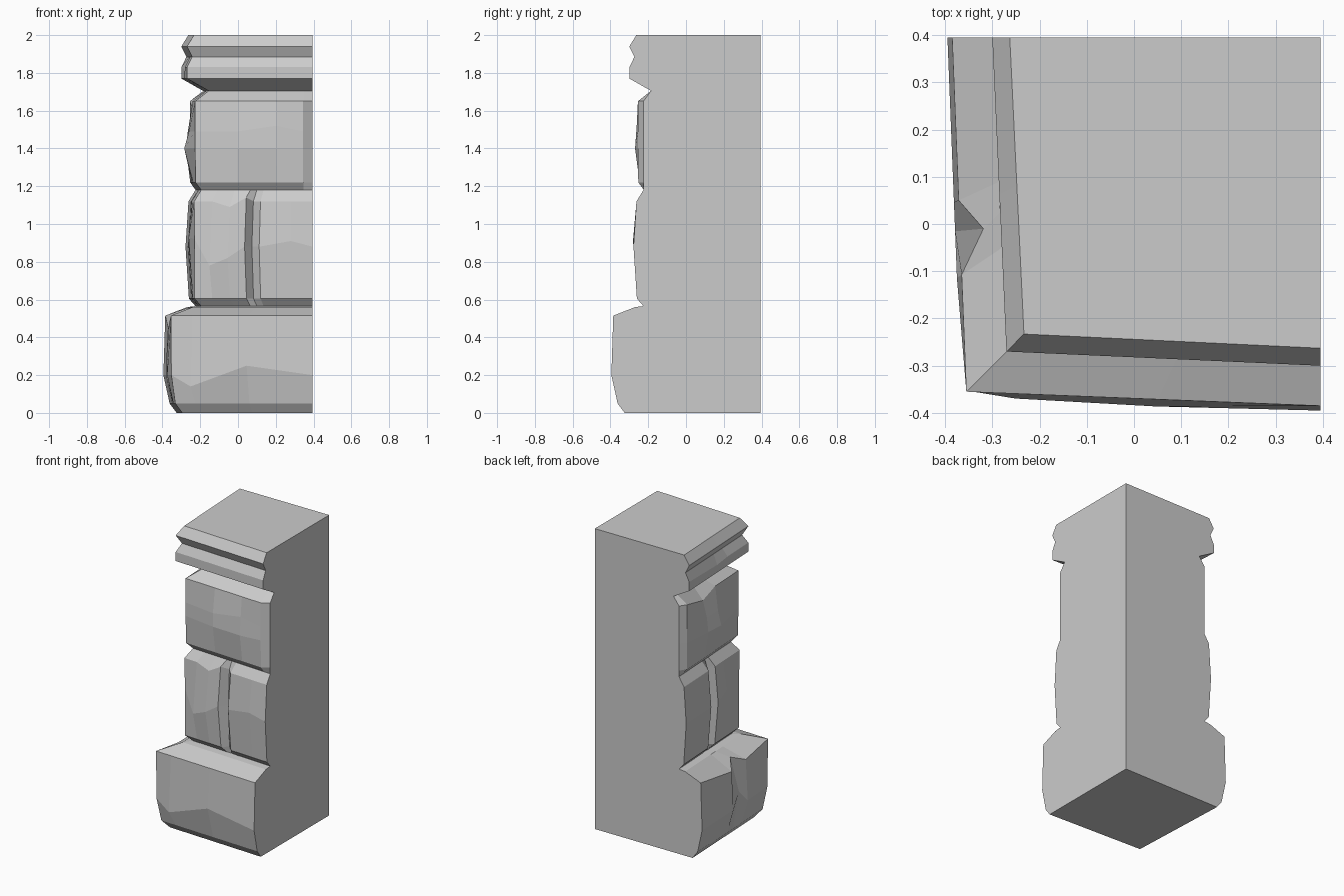
import bpy

cube = bpy.data.objects.get("Cube")
if cube:
    bpy.data.objects.remove(cube, do_unlink=True)

BACK = 0.395    # flat rear planes at +x and +y
SKEW = 0.03     # the walls lean in toward the corner

stone = bpy.data.materials.new("grey_stone")
stone.use_nodes = True
colour = (0.6, 0.6, 0.6, 1)
stone.diffuse_color = colour
stone.node_tree.nodes["Principled BSDF"].inputs["Base Color"].default_value = colour


def course(name, rows, side=(1,), front=(1,), joints=None, chips=None):
    """Loft one stone course around the corner.
    rows: (height, depth at wall end); side, front: column positions, 0 corner to 1 end;
    joints: column -> greatest depth; chips: (wall, column, row) -> (depth, height) shift."""
    joints, chips = joints or {}, chips or {}
    columns = [("side", t) for t in reversed(side)] + [("corner", 0)]
    columns += [("front", t) for t in front]
    verts = []
    for r, (z, depth) in enumerate(rows):
        verts.append((BACK, BACK, z))
        for wall, t in columns:
            dd, dz = chips.get((wall, t, r), (0, 0))
            d = min(depth, joints.get(t, 1)) + dd
            out = -(d - SKEW * (1 - t))
            start = SKEW - depth
            along = start + (BACK - start) * t
            if wall == "corner":
                verts.append((out, out, z + dz))
            elif wall == "side":
                verts.append((out, along, z + dz))
            else:
                verts.append((along, out, z + dz))
    n = len(columns) + 1
    faces = [tuple(reversed(range(n))), tuple(range(n * (len(rows) - 1), n * len(rows)))]
    for r in range(len(rows) - 1):
        for i in range(n):
            j = (i + 1) % n
            a, b = r * n, (r + 1) * n
            faces.append((a + i, a + j, b + j, b + i))
    mesh = bpy.data.meshes.new(name)
    mesh.from_pydata(verts, [], faces)
    mesh.materials.append(stone)
    obj = bpy.data.objects.new(name, mesh)
    bpy.context.collection.objects.link(obj)
    return obj


# Wide plinth with a broken upper edge on one wall
course("plinth",
       [(0, 0.325), (0.05, 0.362), (0.2, 0.395), (0.515, 0.385), (0.56, 0.27), (0.565, 0.225)],
       side=(0.33, 0.46, 0.54, 1), front=(0.15, 0.54, 1),
       chips={("side", 0.46, 3): (-0.05, 0.0), ("side", 0.33, 3): (0, -0.04),
              ("side", 0.54, 3): (0, -0.06), ("side", 0.46, 2): (0, 0.1),
              ("front", 0.15, 2): (0, -0.06), ("front", 0.54, 2): (0.005, 0.05),
              ("corner", 0, 2): (-0.012, 0)})

# Middle course, split on each wall by a vertical joint
course("middle_stones",
       [(0.565, 0.225), (0.605, 0.26), (0.88, 0.278), (1.12, 0.262), (1.18, 0.225)],
       side=(0.3, 0.44, 0.5, 0.56, 1), front=(0.15, 0.3, 0.44, 0.5, 0.56, 0.82, 1),
       joints={0.5: 0.222},
       chips={("corner", 0, 2): (-0.018, 0.04), ("front", 0.15, 2): (0.004, -0.1),
              ("front", 0.3, 2): (0.008, -0.06), ("front", 0.3, 3): (0.004, -0.03),
              ("front", 0.44, 3): (0, 0.02), ("front", 0.82, 2): (0.008, 0.03),
              ("side", 0.3, 2): (0.004, 0.05)})

# Upper course, one pillowed stone with bevelled ends
peak = 0.022
course("upper_stone",
       [(1.18, 0.225), (1.22, 0.255), (1.4, 0.257), (1.49, 0.257), (1.65, 0.257), (1.705, 0.185)],
       side=(0.42, 0.62, 0.93, 1), front=(0.36, 0.69, 0.92, 1), joints={1: 0.225},
       chips={("front", 0.36, 2): (peak, 0), ("front", 0.69, 2): (peak, 0),
              ("front", 0.36, 3): (peak, 0), ("front", 0.69, 3): (peak * 0.6, 0.03),
              ("side", 0.42, 2): (0.045, 0), ("side", 0.42, 3): (0.02, 0),
              ("side", 0.62, 2): (0.03, 0), ("side", 0.62, 3): (0.02, 0),
              ("side", 0.62, 4): (-0.01, -0.05)})

# Moulded cap with two bands
course("cap_moulding",
       [(1.705, 0.185), (1.77, 0.3), (1.83, 0.3), (1.885, 0.273), (1.94, 0.3), (2, 0.263)],
       side=(0.35, 0.5, 1), chips={("side", 0.5, 2): (-0.012, -0.02)})
